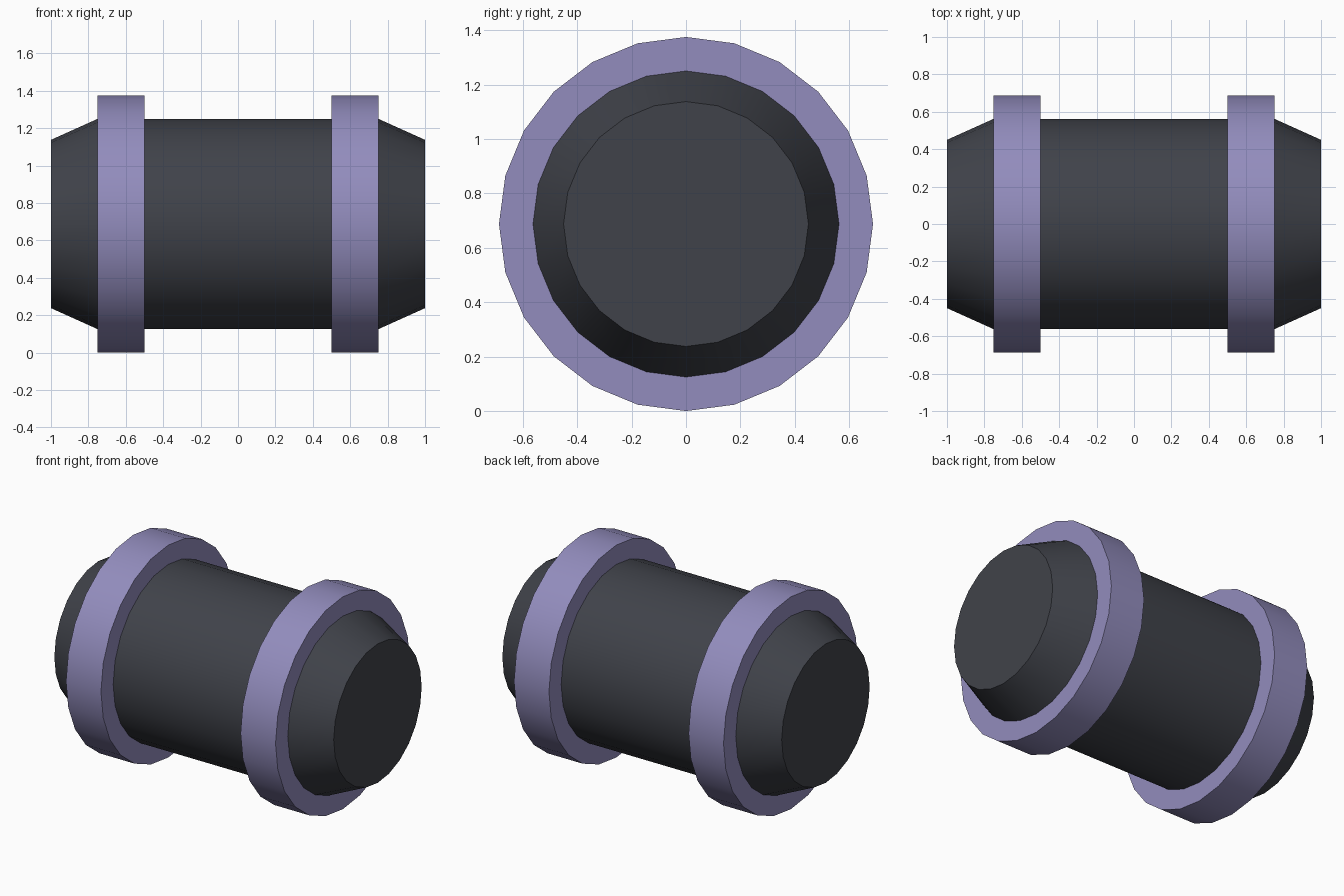
import bpy, bmesh
from math import cos, sin, pi, radians

if "Cube" in bpy.data.objects:
    bpy.data.objects.remove(bpy.data.objects["Cube"])

SIDES = 24
AXIS_Z = 0.6875


def material(name, color):
    m = bpy.data.materials.new(name)
    m.diffuse_color = (*color, 1)
    m.use_nodes = True
    m.node_tree.nodes["Principled BSDF"].inputs["Base Color"].default_value = m.diffuse_color
    return m


def lathe(name, profile, mat, closed):
    """Spin (x, radius) points about the long axis; closed=ring, else cap ends."""
    bm = bmesh.new()
    loops = []
    for x, r in profile:
        loops.append([bm.verts.new((x, r * sin(2 * pi * i / SIDES),
                                    AXIS_Z + r * cos(2 * pi * i / SIDES)))
                      for i in range(SIDES)])
    pairs = list(zip(loops, loops[1:]))
    if closed:
        pairs.append((loops[-1], loops[0]))
    else:
        bm.faces.new(loops[0])
        bm.faces.new(loops[-1])
    for a, b in pairs:
        for i in range(SIDES):
            j = (i + 1) % SIDES
            bm.faces.new((a[i], a[j], b[j], b[i]))
    bmesh.ops.recalc_face_normals(bm, faces=bm.faces)
    mesh = bpy.data.meshes.new(name)
    bm.to_mesh(mesh)
    bm.free()
    ob = bpy.data.objects.new(name, mesh)
    bpy.context.collection.objects.link(ob)
    mesh.materials.append(mat)
    bpy.ops.object.select_all(action='DESELECT')
    ob.select_set(True)
    bpy.context.view_layer.objects.active = ob
    bpy.ops.object.shade_smooth_by_angle(angle=radians(20))
    return ob


dark = material("dark_grey", (0.051, 0.055, 0.068))
violet = material("violet", (0.29, 0.265, 0.51))

# Barrel body with tapered ends
lathe("barrel_body", [(-1, 0.45), (-0.75, 0.5625), (0.75, 0.5625), (1, 0.45)], dark, False)

# Raised bands near both ends
for side, name in ((-1, "left_band"), (1, "right_band")):
    lathe(name, [(side * 0.5, 0.55), (side * 0.5, 0.6875),
                 (side * 0.75, 0.6875), (side * 0.75, 0.55)], violet, True)
